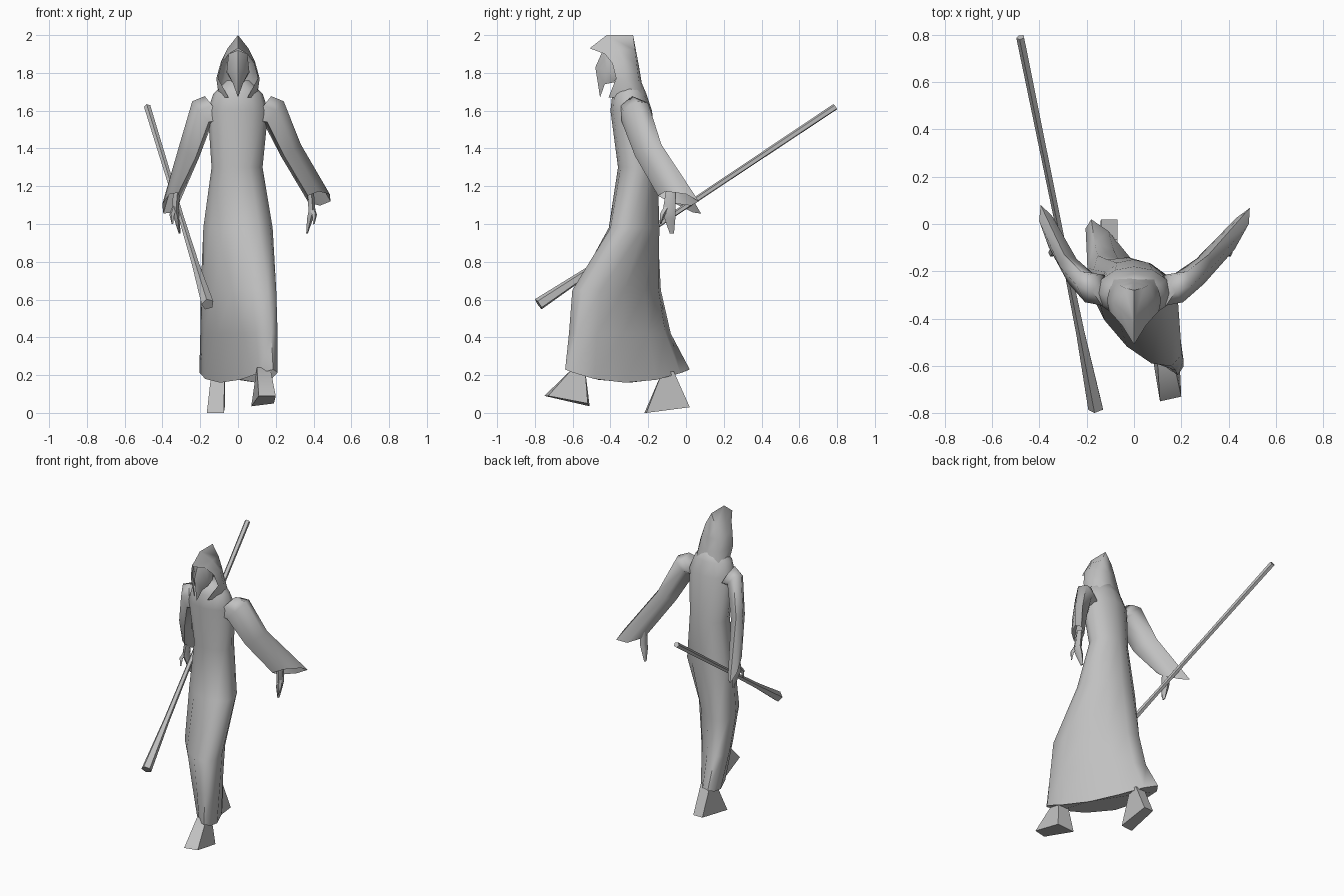
import bpy, bmesh, math
from mathutils import Vector

if "Cube" in bpy.data.objects:
    bpy.data.objects.remove(bpy.data.objects["Cube"])

# One plain grey for everything
grey = bpy.data.materials.new("plain_grey")
grey.use_nodes = True
GREY = (0.53, 0.53, 0.53, 1)
grey.diffuse_color = GREY
grey.node_tree.nodes["Principled BSDF"].inputs["Base Color"].default_value = GREY


def loft(name, rows, closed=True, caps=(True, True), mirror=False, sharp=70):
    """Skin rows of points, as a tube (closed) or as a sheet."""
    bm = bmesh.new()
    grid = [[bm.verts.new(p) for p in row] for row in rows]
    n = len(rows[0])
    for lower, upper in zip(grid, grid[1:]):
        for i in range(n if closed else n - 1):
            j = (i + 1) % n
            bm.faces.new((lower[i], lower[j], upper[j], upper[i]))
    for want, row in zip(caps, (grid[0], grid[-1])):
        if closed and want:
            bm.faces.new(row)
    if mirror:
        geom = bm.verts[:] + bm.edges[:] + bm.faces[:]
        copy = bmesh.ops.duplicate(bm, geom=geom)["geom"]
        for v in copy:
            if isinstance(v, bmesh.types.BMVert):
                v.co.x = -v.co.x
    bmesh.ops.remove_doubles(bm, verts=bm.verts, dist=0.0005)
    bmesh.ops.recalc_face_normals(bm, faces=bm.faces)
    mesh = bpy.data.meshes.new(name)
    bm.to_mesh(mesh)
    bm.free()
    mesh.materials.append(grey)
    mesh.shade_smooth()
    mesh.set_sharp_from_angle(angle=math.radians(sharp))
    obj = bpy.data.objects.new(name, mesh)
    bpy.context.collection.objects.link(obj)
    return obj


def ring(center, a, b, n):
    """Oval around a centre with half axes a and b."""
    turns = [2 * math.pi * i / n for i in range(n)]
    return [Vector(center) + Vector(a) * math.cos(t) + Vector(b) * math.sin(t) for t in turns]


def limb(name, sections, n=6, caps=(True, True)):
    return loft(name, [ring(c, a, b, n) for c, a, b in sections], caps=caps)


def rod(name, stations, n=5):
    """Round bar through (point, radius) stations."""
    axis = (Vector(stations[-1][0]) - Vector(stations[0][0])).normalized()
    a = axis.cross(Vector((0, 0, 1))).normalized()
    b = axis.cross(a)
    return limb(name, [(p, a * r, b * r) for p, r in stations], n)


# Robe: skewed ovals given by height, x range, y range and diagonal skew
robe_rows = []
for z, x0, x1, y0, y1, skew in (
        (0.16, -0.205, 0.21, -0.64, 0.02, -0.9),
        (0.42, -0.20, 0.21, -0.62, -0.08, -0.8),
        (0.65, -0.20, 0.205, -0.605, -0.13, -0.66),
        (0.98, -0.185, 0.185, -0.41, -0.14, -0.25),
        (1.30, -0.14, 0.13, -0.36, -0.15, 0),
        (1.60, -0.16, 0.16, -0.40, -0.18, 0),
        (1.69, -0.13, 0.13, -0.39, -0.21, 0),
        (1.76, -0.06, 0.06, -0.36, -0.24, 0)):
    e = math.asin(skew) / 2
    row = []
    for i in range(12):
        t = 2 * math.pi * i / 12
        px, py = math.cos(t - e), math.sin(t + e)
        lift = 0.07 * py * py if z < 0.2 else 0
        row.append(((x0 + x1) / 2 + px * (x1 - x0) / 2,
                    (y0 + y1) / 2 + py * (y1 - y0) / 2, z + lift))
    robe_rows.append(row)
loft("robe", robe_rows)

# Hood: half sheets from rim to spine, mirrored
loft("hood", [
    [(0, -0.51, 1.93), (0.05, -0.43, 1.90), (0.085, -0.39, 1.85), (0.105, -0.37, 1.77), (0.05, -0.41, 1.67)],
    [(0, -0.42, 2.0), (0.055, -0.36, 1.93), (0.09, -0.33, 1.86), (0.115, -0.32, 1.77), (0.10, -0.33, 1.67)],
    [(0, -0.28, 2.0), (0.04, -0.27, 1.92), (0.06, -0.26, 1.84), (0.075, -0.25, 1.76), (0.09, -0.23, 1.66)],
    [(0, -0.28, 2.0), (0, -0.265, 1.92), (0, -0.25, 1.84), (0, -0.235, 1.75), (0, -0.20, 1.64)],
], closed=False, mirror=True)

# Narrow pointed face
loft("face", [
    [(0, -0.44, 1.92), (0, -0.48, 1.83), (0, -0.455, 1.67)],
    [(0.05, -0.42, 1.90), (0.06, -0.42, 1.81), (0.025, -0.43, 1.74)],
    [(0.05, -0.36, 1.90), (0.06, -0.36, 1.80), (0.03, -0.38, 1.75)],
], closed=False, mirror=True)

# Flared sleeves
limb("left_sleeve", [
    ((0.13, -0.28, 1.60), (0.04, 0.06, 0.05), (0.03, -0.04, 0.06)),
    ((0.19, -0.27, 1.59), (0.035, 0.07, 0.05), (0.04, -0.03, 0.04)),
    ((0.28, -0.20, 1.39), (0.035, 0.07, 0.03), (0.04, -0.02, 0.02)),
    ((0.43, -0.04, 1.135), (0.06, 0.108, -0.015), (0.03, -0.015, 0.035))],
    caps=(True, False))
limb("right_sleeve", [
    ((-0.13, -0.28, 1.60), (-0.04, 0.06, 0.05), (-0.03, -0.04, 0.06)),
    ((-0.19, -0.27, 1.59), (-0.035, 0.07, 0.05), (-0.04, -0.03, 0.04)),
    ((-0.26, -0.20, 1.38), (-0.035, 0.07, 0.03), (-0.04, -0.02, 0.02)),
    ((-0.355, -0.03, 1.11), (-0.04, 0.11, -0.055), (-0.03, -0.015, 0.025))],
    caps=(True, False))

# Hands with a thumb, hanging from the sleeves
for side, x in (("left", 0.39), ("right", -0.335)):
    s = 1 if x > 0 else -1
    limb(side + "_hand", [
        ((x - s * 0.01, -0.08, 1.19), (0.02, 0, 0), (0, 0.025, 0)),
        ((x, -0.09, 1.07), (0.02, 0, 0), (0, 0.035, 0)),
        ((x - s * 0.01, -0.085, 1.03), (0.018, 0, 0), (0, 0.03, 0)),
        ((x - s * 0.025, -0.075, 0.95), (0.005, 0, 0), (0, 0.012, 0))], n=5)
    rod(side + "_thumb", [((x, -0.10, 1.09), 0.015), ((x + s * 0.015, -0.125, 1.05), 0.014),
                          ((x + s * 0.012, -0.135, 1.0), 0.004)], n=4)

# Staff with a flared foot
top, foot = Vector((-0.48, 0.79, 1.62)), Vector((-0.16, -0.78, 0.575))
rod("staff", [(top.lerp(foot, f), r) for f, r in ((0, 0.018), (0.55, 0.015), (0.8, 0.02), (1, 0.034))])

# Wedge feet: ankle oval above a flat sole
for name, ax, ay, az, sole in (
        ("left_foot", 0.135, -0.565, 0.24,
         [(0.19, -0.52, 0.05), (0.07, -0.51, 0.035), (0.11, -0.75, 0.09), (0.20, -0.73, 0.09)]),
        ("right_foot", -0.105, -0.095, 0.22,
         [(-0.07, 0.02, 0.03), (-0.14, 0.02, 0.03), (-0.165, -0.22, 0), (-0.075, -0.21, 0)])):
    ankle = [(ax + dx, ay + dy, az) for dx, dy in
             ((0.035, 0.03), (-0.035, 0.03), (-0.035, -0.03), (0.035, -0.03))]
    loft(name, [sole, ankle], sharp=60)
